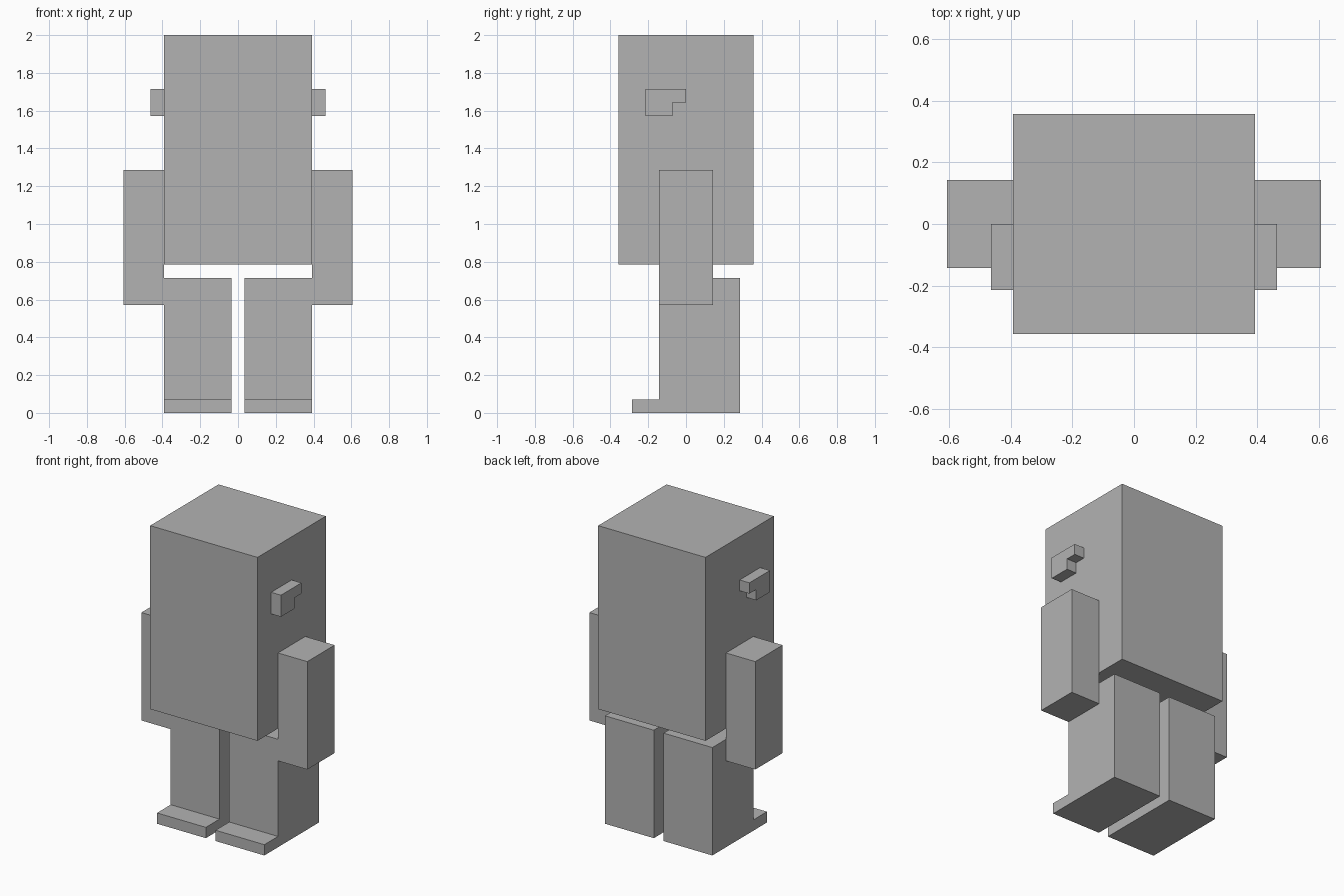
import bpy
import bmesh

if "Cube" in bpy.data.objects:
    bpy.data.objects.remove(bpy.data.objects["Cube"], do_unlink=True)

U = 2 / 28  # one block unit: the figure is 28 units tall

grey = bpy.data.materials.new("plain_grey")
grey.use_nodes = True
grey.diffuse_color = (0.45, 0.45, 0.45, 1)
grey.node_tree.nodes["Principled BSDF"].inputs["Base Color"].default_value = grey.diffuse_color


def slab(name, profile, x0, x1):
    """Extrude a (y, z) profile in block units from x0 to x1."""
    bm = bmesh.new()
    face = bm.faces.new([bm.verts.new((x0 * U, y * U, z * U)) for y, z in profile])
    new = bmesh.ops.extrude_face_region(bm, geom=[face])["geom"]
    verts = [v for v in new if isinstance(v, bmesh.types.BMVert)]
    bmesh.ops.translate(bm, verts=verts, vec=((x1 - x0) * U, 0, 0))
    bmesh.ops.recalc_face_normals(bm, faces=bm.faces)
    mesh = bpy.data.meshes.new(name)
    bm.to_mesh(mesh)
    bm.free()
    mesh.materials.append(grey)
    obj = bpy.data.objects.new(name, mesh)
    bpy.context.collection.objects.link(obj)
    return obj


def rect(y0, y1, z0, z1):
    return [(y0, z0), (y1, z0), (y1, z1), (y0, z1)]


def pair(name, profile, x0, x1):
    """Make a part on both sides."""
    slab("left_" + name, profile, x0, x1)
    slab("right_" + name, profile, -x0, -x1)


# Head and torso in one block
slab("body", rect(-5, 5, 11, 28), -5.5, 5.5)

# Arms at the sides
pair("arm", rect(-2, 2, 8, 18), 5.5, 8.5)

# Legs with a low toe step at the front
pair("leg", [(-4, 0), (4, 0), (4, 10), (-2, 10), (-2, 1), (-4, 1)], 0.5, 5.5)

# Ears with a notch at the lower back
pair("ear", [(-3, 22), (-1, 22), (-1, 23), (0, 23), (0, 24), (-3, 24)], 5.5, 6.5)
